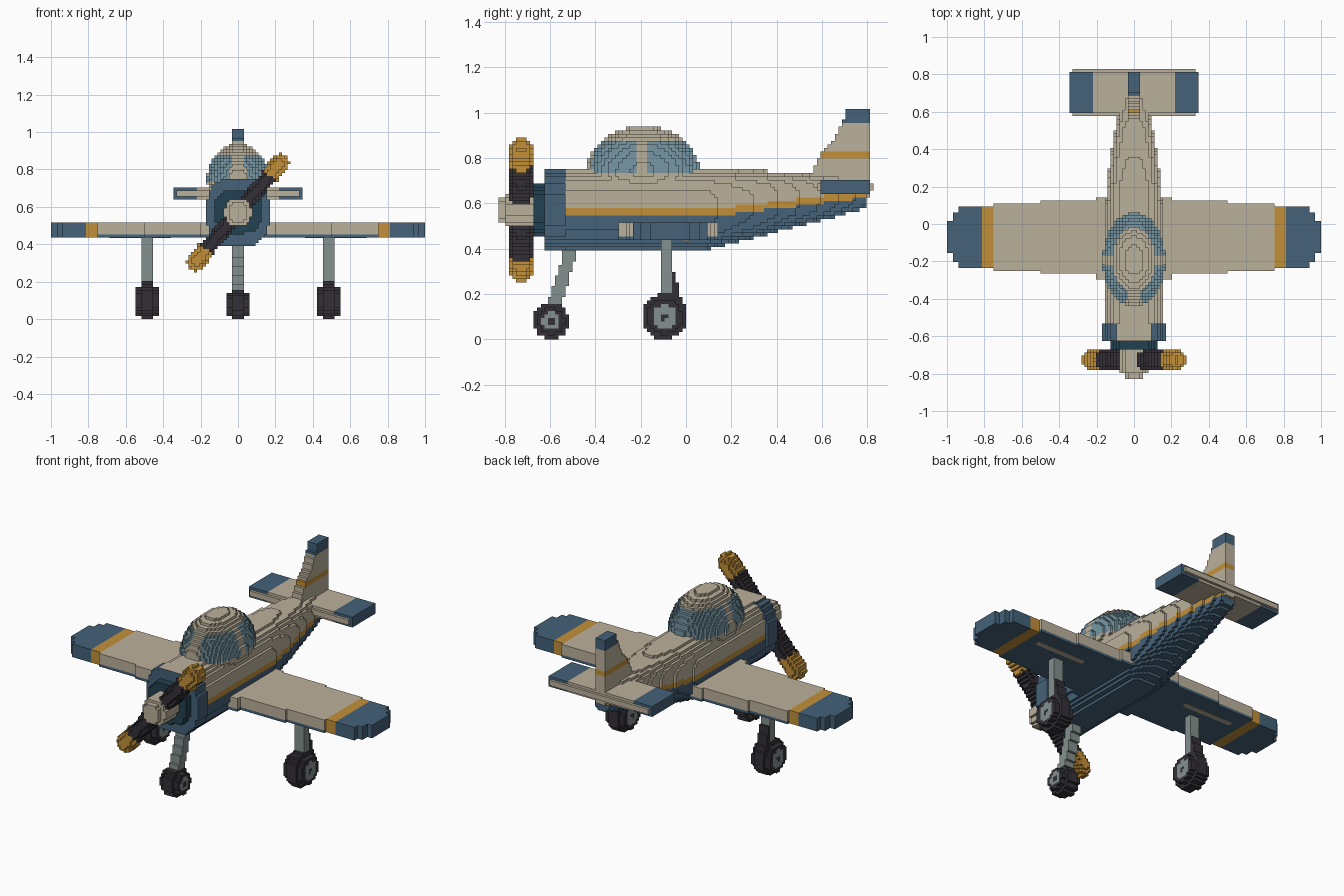
import bpy, bmesh, math

cube = bpy.data.objects.get("Cube")
if cube:
    bpy.data.objects.remove(cube, do_unlink=True)

V = 1 / 64  # edge length of one block

COLOURS = {
    "beige": (0.50, 0.44, 0.33), "blue": (0.058, 0.122, 0.190), "amber": (0.54, 0.28, 0.042),
    "glass": (0.18, 0.31, 0.37), "charcoal": (0.034, 0.030, 0.037),
    "grey": (0.23, 0.28, 0.27), "deep_teal": (0.016, 0.052, 0.082),
}
NAMES = list(COLOURS)
MATS = []
for label, rgb in COLOURS.items():
    m = bpy.data.materials.new(label)
    m.use_nodes = True
    m.diffuse_color = (*rgb, 1)
    bsdf = next(n for n in m.node_tree.nodes if n.type == 'BSDF_PRINCIPLED')
    bsdf.inputs["Base Color"].default_value = (*rgb, 1)
    bsdf.inputs["Roughness"].default_value = 0.8
    MATS.append(m)

# The four corners of each block side, counter-clockwise from outside
SIDES = {
    (1, 0, 0): ((1, 0, 0), (1, 1, 0), (1, 1, 1), (1, 0, 1)),
    (-1, 0, 0): ((0, 0, 0), (0, 0, 1), (0, 1, 1), (0, 1, 0)),
    (0, 1, 0): ((0, 1, 0), (0, 1, 1), (1, 1, 1), (1, 1, 0)),
    (0, -1, 0): ((0, 0, 0), (1, 0, 0), (1, 0, 1), (0, 0, 1)),
    (0, 0, 1): ((0, 0, 1), (1, 0, 1), (1, 1, 1), (0, 1, 1)),
    (0, 0, -1): ((0, 0, 0), (0, 1, 0), (1, 1, 0), (1, 0, 0)),
}


def blocks(name, lo, hi, inside, paint):
    """Fill a solid with blocks; paint is a colour or a rule(x, y, z, normal)."""
    spans = [range(round(a / V), round(b / V)) for a, b in zip(lo, hi)]
    cells = {(i, j, k) for i in spans[0] for j in spans[1] for k in spans[2]
             if inside((i + .5) * V, (j + .5) * V, (k + .5) * V)}
    bm = bmesh.new()
    corners = {}

    def corner(p):
        if p not in corners:
            corners[p] = bm.verts.new([c * V for c in p])
        return corners[p]

    for c in sorted(cells):
        for n, quad in SIDES.items():
            if tuple(a + b for a, b in zip(c, n)) in cells:
                continue
            face = bm.faces.new([corner(tuple(a + b for a, b in zip(c, q))) for q in quad])
            colour = paint if isinstance(paint, str) else paint(*[(a + .5) * V for a in c], n)
            face.material_index = NAMES.index(colour)
    bmesh.ops.dissolve_limit(bm, angle_limit=0.02, verts=bm.verts, edges=bm.edges,
                             delimit={'MATERIAL', 'NORMAL'})
    me = bpy.data.meshes.new(name)
    for m in MATS:
        me.materials.append(m)
    bm.to_mesh(me)
    bm.free()
    ob = bpy.data.objects.new(name, me)
    bpy.context.collection.objects.link(ob)
    return ob


def box(name, lo, hi, paint):
    return blocks(name, lo, hi, lambda x, y, z: True, paint)


def lerp(t, points):
    """Piecewise linear curve through (t, value) points."""
    for (a, u), (b, w) in zip(points, points[1:]):
        if t <= b:
            return u + (w - u) * max(0, t - a) / (b - a)
    return points[-1][1]


# Fuselage: rounded section that tapers towards the tail
HALF = [(-.53, .155), (.08, .155), (.35, .128), (.6, .085), (.8, .045)]
TOP = [(-.53, .752), (.18, .752), (.5, .735), (.8, .70)]
BOTTOM = [(-.53, .39), (.08, .39), (.8, .578)]
STRIPE = [(-.53, .54), (.1, .54), (.8, .625)]


def rounded(x, z, w, bottom, top, power=3.0):
    mid, h = (top + bottom) / 2, (top - bottom) / 2
    return abs(x / w) ** power + abs((z - mid) / h) ** power < 1


def body_paint(x, y, z, n):
    s = lerp(y, STRIPE)
    return "blue" if z < s else "amber" if z < s + .031 else "beige"


blocks("fuselage", (-.2, -.53, .35), (.2, .8, .8),
       lambda x, y, z: rounded(x, z, lerp(y, HALF), lerp(y, BOTTOM), lerp(y, TOP)), body_paint)

# Engine cowl, nose plate and spinner
blocks("engine_cowl", (-.2, -.625, .35), (.2, -.53, .8),
       lambda x, y, z: rounded(x, z, .168, .385, .757, 2.7),
       lambda x, y, z, n: "beige" if n[2] > 0 and abs(x) < .1 else "blue")
blocks("nose_plate", (-.15, -.672, .44), (.15, -.625, .7),
       lambda x, y, z: rounded(x, z, .125, .46, .69, 3), "deep_teal")
blocks("spinner", (-.1, -.828, .48), (.1, -.672, .66),
       lambda x, y, z: rounded(x, z, .052 if y < -.79 else .072, .518 if y < -.79 else .5,
                               .622 if y < -.79 else .64, 2.6), "beige")

# Propeller: two diagonal blades with coloured tips
PX, PZ = math.cos(math.radians(49.5)), math.sin(math.radians(49.5))


def blade(x, y, z):
    along, across = x * PX + (z - .57) * PZ, x * PZ - (z - .57) * PX
    end = max(0, abs(along) - .335) / .06
    r = .049 if abs(along) > .25 else .042
    return abs(across / r) ** 2.5 + abs((y + .727) / .05) ** 3.5 + end ** 2.5 < 1


blocks("propeller", (-.3, -.8, .22), (.3, -.66, .92), blade,
       lambda x, y, z, n: "amber" if abs(x * PX + (z - .57) * PZ) > .26 else "charcoal")


# Canopy: glazed dome with a front post, side posts and a solid roof
def canopy_paint(x, y, z, n):
    post = abs(y + .195) < .017 or (y < -.2 and abs(x) < lerp(z, [(.74, .06), (.84, .03)]))
    return "beige" if z < .734 or z > .875 or post else "glass"


blocks("canopy", (-.2, -.46, .65), (.2, .08, .96),
       lambda x, y, z: (x / .168) ** 2 + ((y + .19) / .252) ** 2
       + ((z - .735) / (.205 if z > .735 else .1)) ** 2 < 1, canopy_paint)

# Wing: stepped planform, rounded tips, blue underside
REAR = [(.2, .145), (.5, .128), (.75, .113), (.93, .098), (.97, .062), (1.0, .02)]
FRONT = [(.2, -.29), (.5, -.272), (.75, -.257), (.93, -.237), (.97, -.2), (1.0, -.155)]


def stepped(x, steps):
    return next(v for limit, v in steps if abs(x) < limit)


def wing_paint(x, y, z, n):
    if abs(x) > .81:
        return "blue"
    if abs(x) > .75:
        return "amber"
    return "blue" if z < .455 or n[2] < 0 else "beige"


blocks("wing", (-1, -.32, .4375), (1, .18, .5157),
       lambda x, y, z: stepped(x, FRONT) < y < stepped(x, REAR), wing_paint)

# Tail: main stabiliser, thin edge slab and fin
box("stabiliser", (-.35, .594, .64), (.35, .813, .705),
    lambda x, y, z, n: "blue" if abs(x) > .225 else "beige")
box("stabiliser_edge", (-.335, .578, .656), (.335, .828, .688), "beige")
FIN = [(.62, .56), (.72, .56), (.78, .575), (.83, .605), (.89, .655), (.95, .69), (1.02, .71)]
blocks("tail_fin", (-.032, .5, .62), (.032, .813, 1.02), lambda x, y, z: y > lerp(z, FIN),
       lambda x, y, z, n: "blue" if z > .953 else "amber" if .79 < z < .832 else "beige")


# Landing gear
def wheel(name, cx, cy, r, width, hub_r, hub_w):
    def shape(x, y, z):
        d = math.hypot(y - cy, z - r)
        edge = r - (.022 if abs(x - cx) > width * .6 else 0)
        return (d < edge and abs(x - cx) < width) or (d < hub_r and abs(x - cx) < hub_w)

    def paint(x, y, z, n):
        d = math.hypot(y - cy, z - r)
        return "grey" if .016 < d < hub_r else "charcoal"

    blocks(name, (cx - .1, cy - r - .02, 0), (cx + .1, cy + r + .02, 2 * r + .02), shape, paint)


for side, sx in (("left", 1), ("right", -1)):
    cx = .484 * sx
    wheel(side + "_main_wheel", cx, -.095, .1, .06, .052, .068)
    box(side + "_main_strut", (cx - .03, -.11, .16), (cx + .03, -.06, .44), "grey")
    blocks(side + "_main_brace", (cx - .025, -.1, .16), (cx + .025, 0, .32),
           lambda x, y, z: -.09 < y < lerp(z, [(.18, -.02), (.32, -.06)]), "charcoal")
    # Slim strip under the wing
    ob = blocks(side + "_wing_strip", (min(.36 * sx, .68 * sx), -.016, .4375),
                (max(.36 * sx, .68 * sx), .016, .4531), lambda x, y, z: True, "beige")
    ob.location.z = -.004

wheel("nose_wheel", 0, -.595, .08, .062, .04, .066)
blocks("nose_strut", (-.032, -.64, .1), (.032, -.46, .42),
       lambda x, y, z: abs(y - lerp(z, [(.12, -.59), (.4, -.505)])) < .03, "grey")
